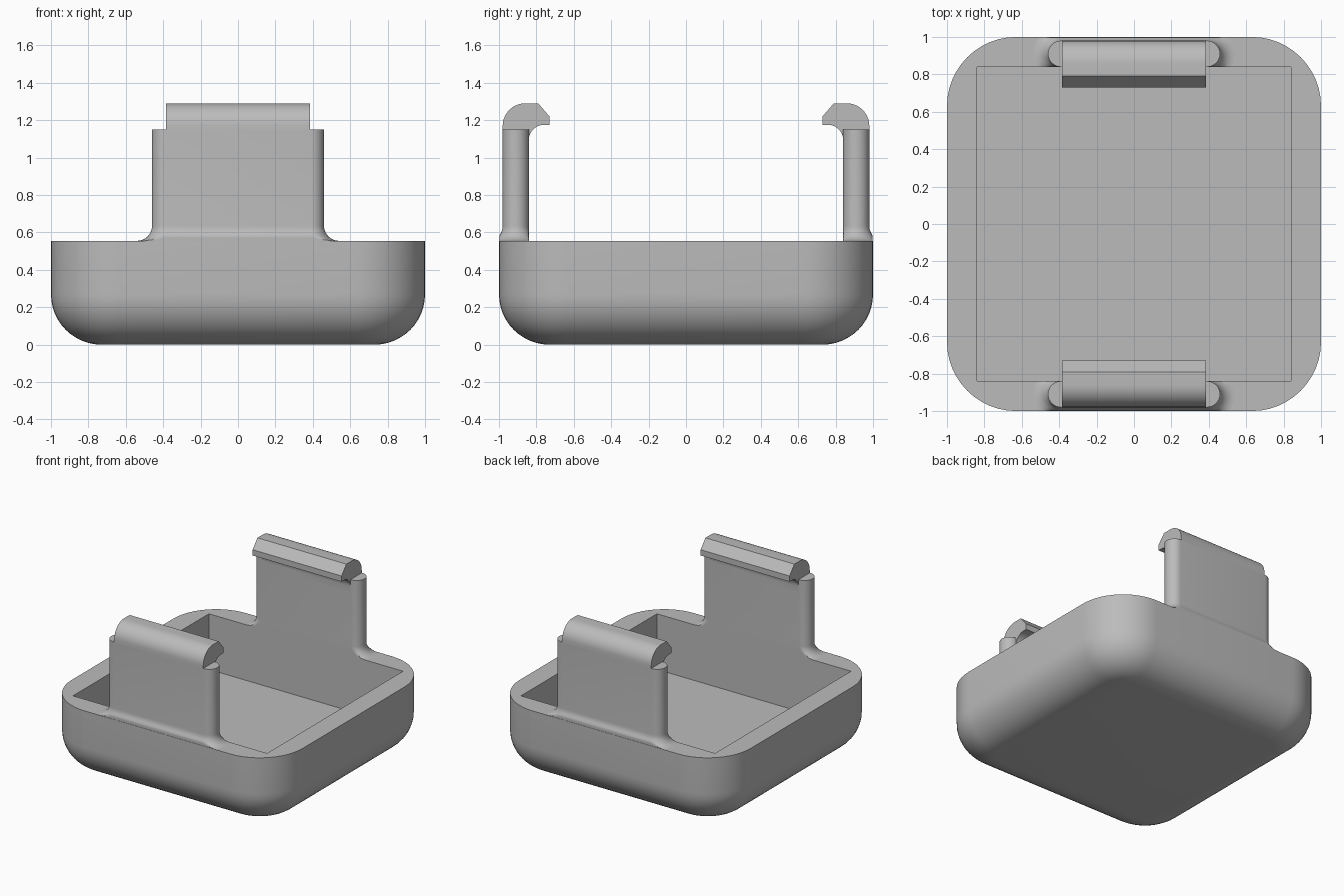
import bpy, bmesh, math

if "Cube" in bpy.data.objects:
    bpy.data.objects.remove(bpy.data.objects["Cube"], do_unlink=True)

RIM, FLOOR, INNER = 0.555, 0.12, 0.84

grey = bpy.data.materials.new("light_grey_plastic")
grey.use_nodes = True
colour = (0.5, 0.5, 0.5, 1)
grey.diffuse_color = colour
grey.node_tree.nodes["Principled BSDF"].inputs["Base Color"].default_value = colour


def loft(name, rings, angle=35):
    """Skin closed rings of equal length and cap both ends."""
    bm = bmesh.new()
    loops = [[bm.verts.new(p) for p in ring] for ring in rings]
    n = len(loops[0])
    for a, b in zip(loops, loops[1:]):
        for i in range(n):
            j = (i + 1) % n
            bm.faces.new((a[i], a[j], b[j], b[i]))
    bm.faces.new(loops[0][::-1])
    bm.faces.new(loops[-1])
    bmesh.ops.remove_doubles(bm, verts=bm.verts, dist=0.0005)
    bmesh.ops.recalc_face_normals(bm, faces=bm.faces)
    mesh = bpy.data.meshes.new(name)
    bm.to_mesh(mesh)
    bm.free()
    mesh.materials.append(grey)
    obj = bpy.data.objects.new(name, mesh)
    bpy.context.collection.objects.link(obj)
    bpy.ops.object.select_all(action="DESELECT")
    obj.select_set(True)
    bpy.context.view_layer.objects.active = obj
    bpy.ops.object.shade_smooth_by_angle(angle=math.radians(angle))
    return obj


def arc(cx, cy, r, start, end, steps):
    angles = [math.radians(start + (end - start) * i / steps) for i in range(steps + 1)]
    return [(cx + r * math.cos(a), cy + r * math.sin(a)) for a in angles]


def rounded_square(half, r, z):
    c = half - r
    points = []
    for k, (sx, sy) in enumerate(((1, 1), (-1, 1), (-1, -1), (1, -1))):
        points += arc(sx * c, sy * c, r, 90 * k, 90 * k + 90, 12)
    return [(x, y, z) for x, y in points]


# Tray: rounded underside, upright sides, flat rim and square cavity
BEND, CORNER = 0.27, 0.37
tray = [rounded_square(1 - BEND + u, CORNER - BEND + u, BEND + v)
        for u, v in arc(0, 0, BEND, -90, 0, 12)]
tray += [rounded_square(1, CORNER, RIM),
         rounded_square(INNER, 0, RIM),
         rounded_square(INNER, 0, FLOOR)]
loft("tray", tray)


# Arm section: a stadium grown by a fillet and trimmed to the tray wall
def arm_ring(grow, z, side):
    r = 0.07 + grow
    points = arc(0.39, 0, r, -90, 90, 16) + arc(-0.39, 0, r, 90, 270, 16)
    return [(x, side * min(max(y + 0.91, INNER), 0.998), z) for x, y in points]


# Hook profile in y and z, drawn for the back and mirrored to the front
hook = arc(0.86, 1.17, 0.12, 0, 90, 10)
hook += [(0.79, 1.29), (0.73, 1.22), (0.73, 1.175), (0.76, 1.175)]
hook += arc(0.76, 1.095, 0.08, 90, 0, 8)
hook += [(INNER, 1.05), (0.98, 1.05)]

FILLET = 0.08
for label, side in (("front", -1), ("back", 1)):
    rings = [arm_ring(FILLET + u, RIM + FILLET + v, side)
             for u, v in arc(0, 0, FILLET, 270, 180, 10)]
    loft(label + "_arm", rings + [arm_ring(0, 1.15, side)])
    loft(label + "_hook", [[(x, side * y, z) for y, z in hook] for x in (-0.385, 0.385)], 30)
